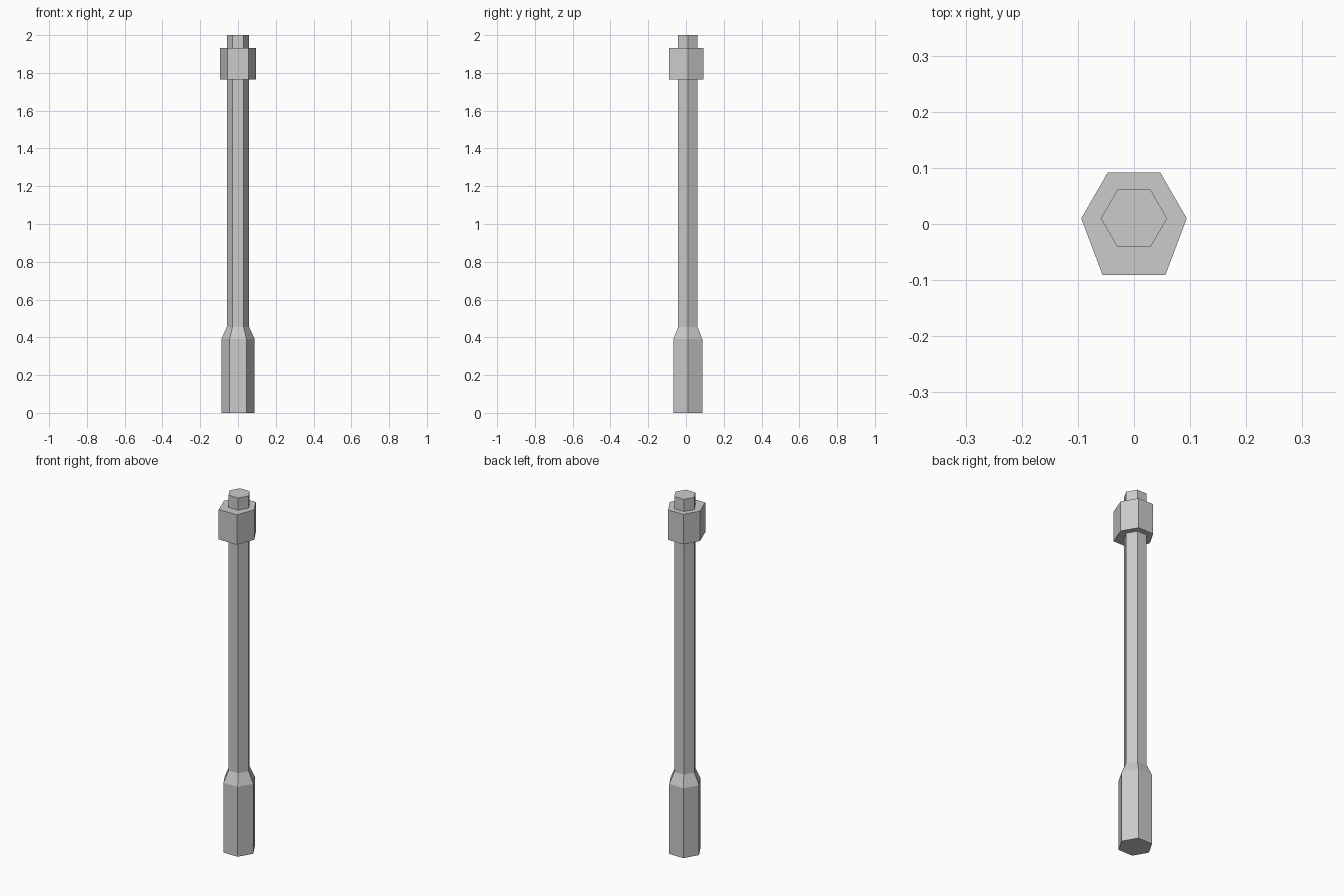
import bpy, bmesh, math

if "Cube" in bpy.data.objects:
    bpy.data.objects.remove(bpy.data.objects["Cube"])

CY = 0.01  # shared axis offset in y


def hexagon(r):
    return [(r * math.cos(i * math.pi / 3), CY + r * math.sin(i * math.pi / 3)) for i in range(6)]


def loft(name, sections):
    """Solid through a stack of (outline, z) sections."""
    bm = bmesh.new()
    rings = [[bm.verts.new((x, y, z)) for x, y in outline] for outline, z in sections]
    for low, high in zip(rings, rings[1:]):
        n = len(low)
        for i in range(n):
            j = (i + 1) % n
            bm.faces.new((low[i], low[j], high[j], high[i]))
    bm.faces.new(rings[0][::-1])
    bm.faces.new(rings[-1])
    mesh = bpy.data.meshes.new(name)
    bm.to_mesh(mesh)
    bm.free()
    obj = bpy.data.objects.new(name, mesh)
    bpy.context.collection.objects.link(obj)
    return obj


# Hexagonal rod with a thick foot and a short taper
loft("rod", [(hexagon(0.088), 0), (hexagon(0.088), 0.392),
             (hexagon(0.059), 0.455), (hexagon(0.059), 2.0)])

# Collar near the top, its front edge stretched wider than a regular hexagon
collar = hexagon(0.094)
collar[4] = (-0.056, -0.091)
collar[5] = (0.056, -0.091)
loft("collar", [(collar, 1.764), (collar, 1.932)])
